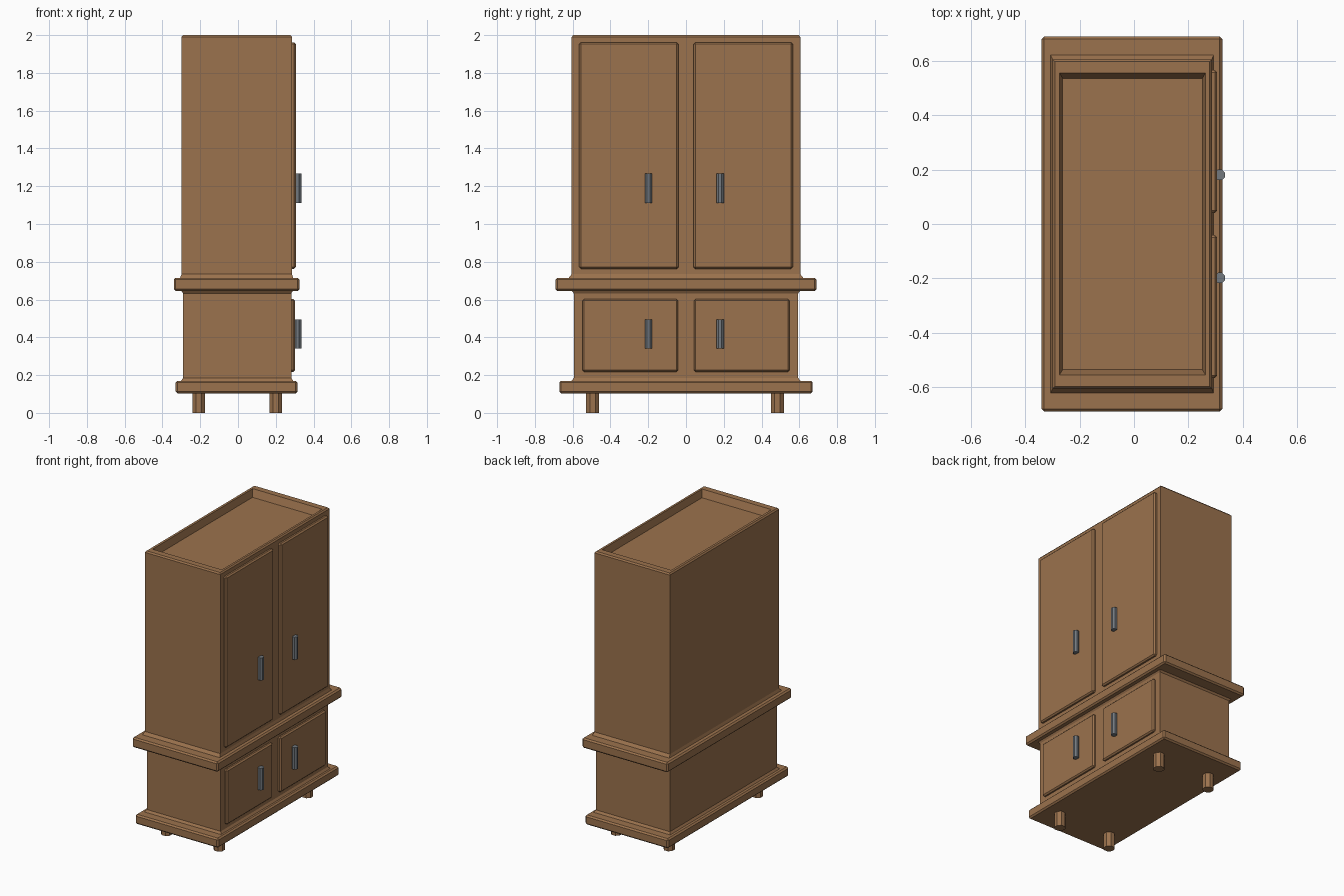
import bpy, bmesh, math
from mathutils import Matrix, Vector

if "Cube" in bpy.data.objects:
    bpy.data.objects.remove(bpy.data.objects["Cube"])


def material(name, color):
    m = bpy.data.materials.new(name)
    m.diffuse_color = color
    m.use_nodes = True
    m.node_tree.nodes["Principled BSDF"].inputs["Base Color"].default_value = m.diffuse_color
    return m


WOOD = material("wood", (0.33, 0.17, 0.075, 1))
METAL = material("metal", (0.17, 0.19, 0.21, 1))


def finish(name, bm, mat):
    bmesh.ops.recalc_face_normals(bm, faces=bm.faces)
    me = bpy.data.meshes.new(name)
    bm.to_mesh(me)
    bm.free()
    me.materials.append(mat)
    ob = bpy.data.objects.new(name, me)
    bpy.context.collection.objects.link(ob)
    return ob


def box(name, x, y, z, bevel):
    bm = bmesh.new()
    size = Vector((x[1] - x[0], y[1] - y[0], z[1] - z[0]))
    mid = Vector((x[0] + x[1], y[0] + y[1], z[0] + z[1])) / 2
    bmesh.ops.create_cube(bm, size=1, matrix=Matrix.Translation(mid) @ Matrix.Diagonal((*size, 1)))
    if bevel:
        bmesh.ops.bevel(bm, geom=bm.edges[:], offset=bevel, segments=1, affect='EDGES')
    return finish(name, bm, WOOD)


def stack(name, rings):
    """Rectangular rings (x0, x1, half_y, z) joined bottom to top and capped."""
    bm = bmesh.new()
    loops = [[bm.verts.new((x, y, z)) for x, y in ((a, -h), (b, -h), (b, h), (a, h))]
             for a, b, h, z in rings]
    for lo, hi in zip(loops, loops[1:]):
        for i in range(4):
            j = (i + 1) % 4
            bm.faces.new((lo[i], lo[j], hi[j], hi[i]))
    bm.faces.new(loops[0][::-1])
    bm.faces.new(loops[-1])
    return finish(name, bm, WOOD)


def cylinder(name, x, y, z0, z1, r, sides, mat):
    bm = bmesh.new()
    bmesh.ops.create_cone(bm, cap_ends=True, segments=sides, radius1=r, radius2=r, depth=z1 - z0,
                          matrix=Matrix.Translation((x, y, (z0 + z1) / 2)) @ Matrix.Rotation(math.pi / sides, 4, 'Z'))
    return finish(name, bm, mat)


# Two plinth boards
box("base_board", (-0.33, 0.315), (-0.671, 0.671), (0.103, 0.17), 0.01)
box("middle_board", (-0.34, 0.325), (-0.69, 0.69), (0.645, 0.715), 0.01)

# Lower cabinet with small flared foot and head
stack("lower_cabinet", [(-0.305, 0.295, 0.61, 0.165), (-0.291, 0.282, 0.594, 0.185),
                        (-0.291, 0.282, 0.594, 0.633), (-0.303, 0.293, 0.608, 0.65)])

# Upper cabinet with flared foot and recessed top
stack("upper_cabinet", [(-0.308, 0.294, 0.625, 0.71), (-0.299, 0.286, 0.605, 0.735),
                        (-0.299, 0.286, 0.605, 1.99), (-0.291, 0.278, 0.597, 2.0),
                        (-0.274, 0.263, 0.555, 2.0), (-0.262, 0.251, 0.535, 1.95)])

for side, s in (("left", -1), ("right", 1)):
    # Doors
    for level, y0, y1, z, x in (("upper", 0.04, 0.566, (0.763, 1.962), 0.306),
                                ("lower", 0.042, 0.548, (0.217, 0.603), 0.301)):
        box(f"{level}_door_{side}", (0.26, x), sorted((s * y0, s * y1)), z, 0.009)
    # Handles
    hy = 0.181 if s > 0 else -0.198
    for level, z0, z1 in (("upper", 1.11, 1.268), ("lower", 0.34, 0.494)):
        cylinder(f"{level}_handle_{side}", 0.316, hy, z0, z1, 0.0205, 8, METAL)
    # Legs
    ly = 0.484 if s > 0 else -0.494
    for place, lx in (("back", -0.208), ("front", 0.2)):
        cylinder(f"{place}_leg_{side}", lx, ly, 0, 0.11, 0.037, 8, WOOD)
